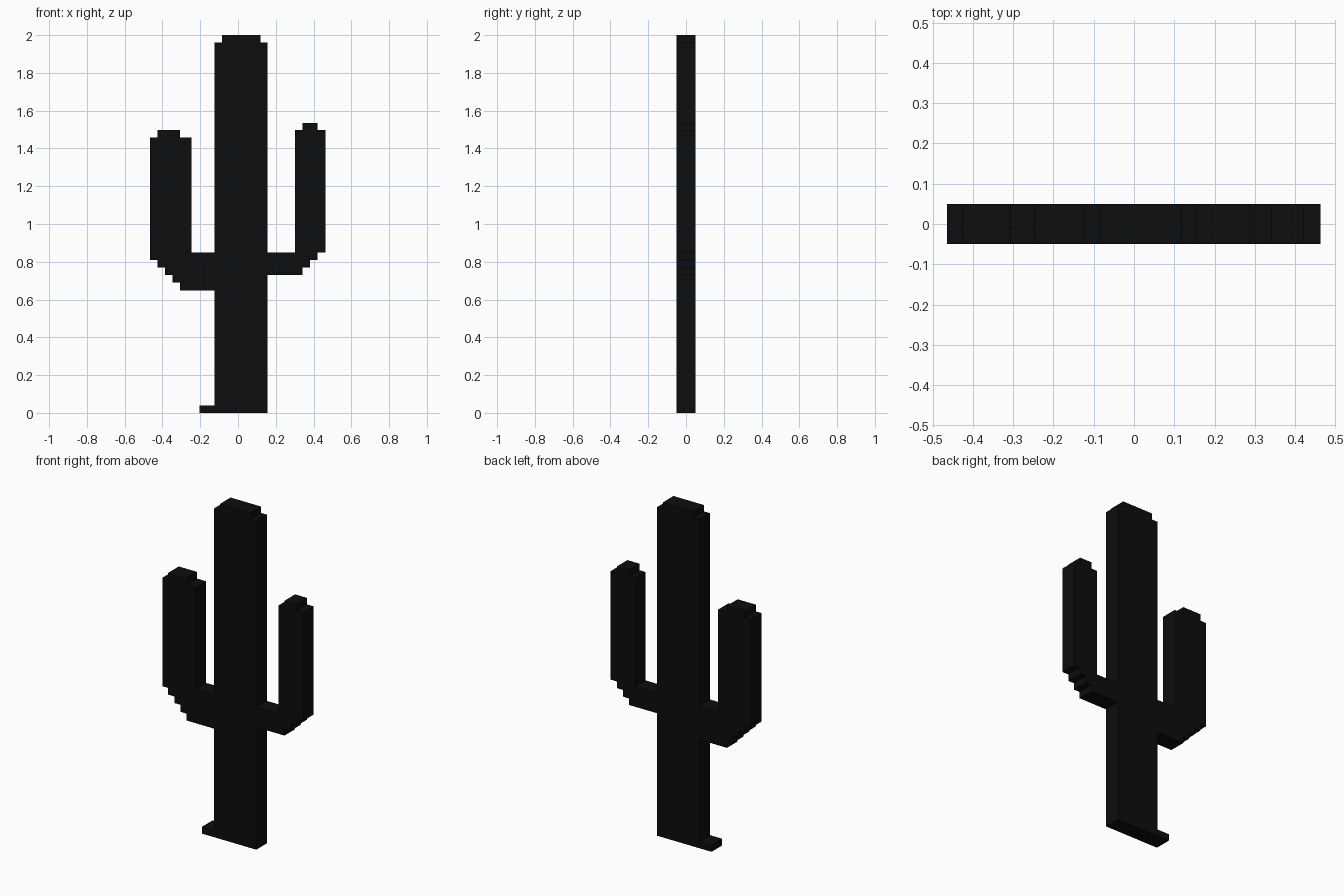
import bpy
import bmesh

if "Cube" in bpy.data.objects:
    bpy.data.objects.remove(bpy.data.objects["Cube"])

HALF_DEPTH = 0.05

black = bpy.data.materials.new("black")
black.diffuse_color = (0.004, 0.004, 0.004, 1)
black.use_nodes = True
black.node_tree.nodes["Principled BSDF"].inputs["Base Color"].default_value = black.diffuse_color


def slab(name, outline):
    """Extrude a front-view (x, z) outline through the full depth."""
    bm = bmesh.new()
    face = bm.faces.new([bm.verts.new((x, -HALF_DEPTH, z)) for x, z in outline])
    ext = bmesh.ops.extrude_face_region(bm, geom=[face])
    moved = [v for v in ext["geom"] if isinstance(v, bmesh.types.BMVert)]
    bmesh.ops.translate(bm, verts=moved, vec=(0, 2 * HALF_DEPTH, 0))
    bmesh.ops.recalc_face_normals(bm, faces=bm.faces)
    mesh = bpy.data.meshes.new(name)
    bm.to_mesh(mesh)
    bm.free()
    mesh.materials.append(black)
    obj = bpy.data.objects.new(name, mesh)
    bpy.context.collection.objects.link(obj)
    return obj


def steps(points):
    """Turn points into a stepped line: move in x first, then in z."""
    out = [points[0]]
    for x, z in points[1:]:
        out += [(x, out[-1][1]), (x, z)]
    return out


# Trunk with a narrower top row and a small ledge at its foot
slab("trunk", [
    (0.156, 0), (0.156, 1.962), (0.118, 1.962), (0.118, 2.0),
    (-0.084, 2.0), (-0.084, 1.962), (-0.124, 1.962), (-0.124, 0.04),
    (-0.204, 0.04), (-0.204, 0)])

# Left arm: stepped elbow underneath, then a capped upright
slab("left_arm", [(-0.124, 0.85)] + steps([
    (-0.124, 0.648), (-0.306, 0.689), (-0.346, 0.731), (-0.386, 0.77),
    (-0.426, 0.81), (-0.465, 1.457), (-0.426, 1.497), (-0.306, 1.457),
    (-0.246, 0.85)]))

# Right arm: slimmer and slightly taller
slab("right_arm", [(0.156, 0.85)] + steps([
    (0.156, 0.731), (0.342, 0.77), (0.382, 0.81), (0.422, 0.85),
    (0.463, 1.497), (0.422, 1.536), (0.342, 1.497), (0.302, 0.85)]))
